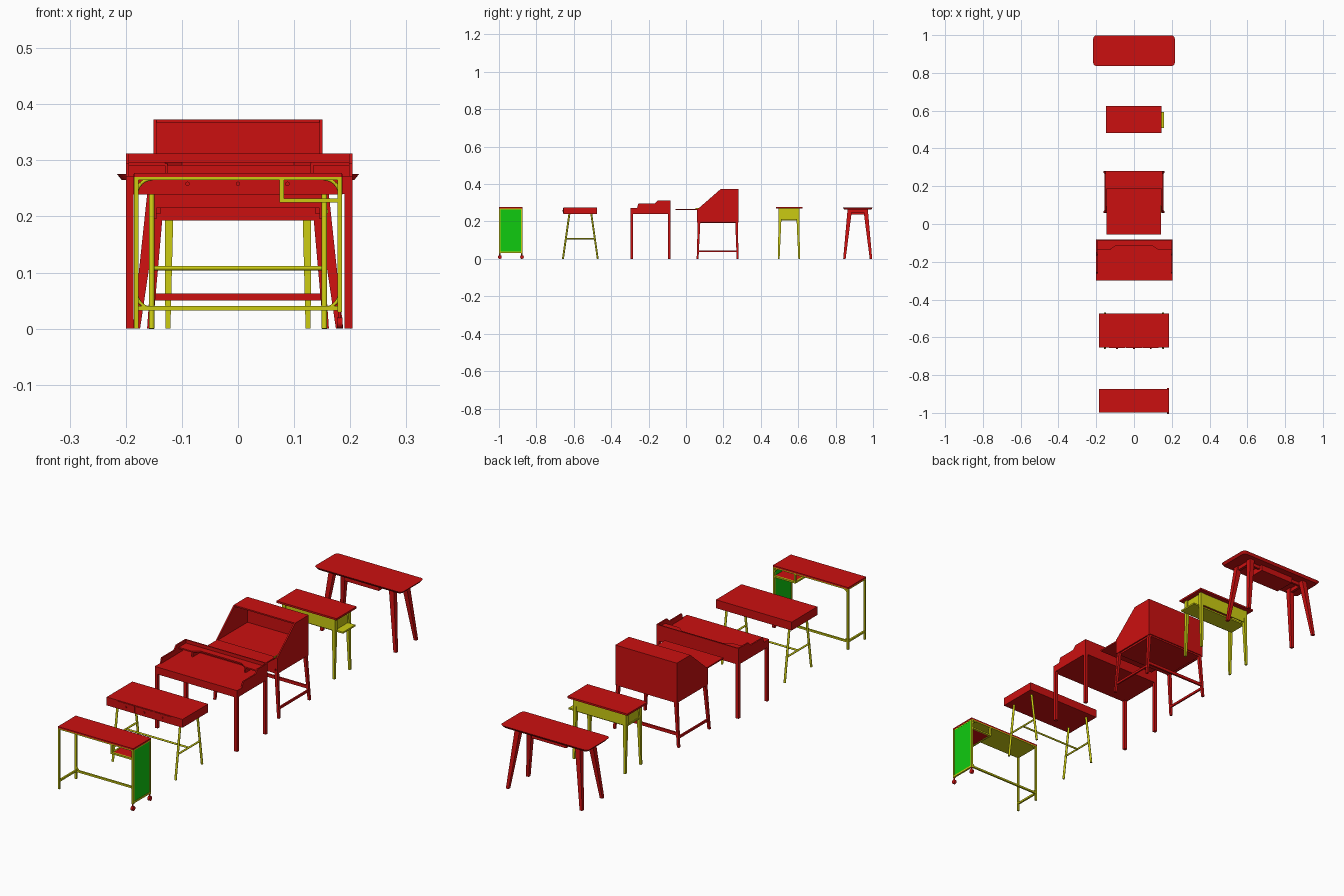
import bpy, bmesh, math
from mathutils import Vector, Matrix

if "Cube" in bpy.data.objects:
    bpy.data.objects.remove(bpy.data.objects["Cube"], do_unlink=True)


def material(name, colour):
    mat = bpy.data.materials.new(name)
    mat.use_nodes = True
    mat.diffuse_color = colour
    mat.node_tree.nodes["Principled BSDF"].inputs["Base Color"].default_value = colour
    return mat


RED = material("red_paint", (.6, .005, .005, 1))
YELLOW = material("yellow_paint", (.6, .6, .006, 1))
GREEN = material("green_panel", (.005, .6, .005, 1))
SIDES = (("right", -1), ("left", 1))


def finish(name, bm, mat, smooth=False):
    bmesh.ops.recalc_face_normals(bm, faces=bm.faces)
    mesh = bpy.data.meshes.new(name)
    bm.to_mesh(mesh)
    bm.free()
    mesh.materials.append(mat)
    if smooth:
        mesh.shade_smooth()
        mesh.set_sharp_from_angle(angle=math.radians(40))
    obj = bpy.data.objects.new(name, mesh)
    bpy.context.collection.objects.link(obj)
    return obj


def box(name, xs, ys, zs, mat=RED):
    """Box from its extent along each axis."""
    bm = bmesh.new()
    bmesh.ops.create_cube(bm, size=1)
    for v in bm.verts:
        v.co = [span[c > 0] for span, c in zip((xs, ys, zs), v.co)]
    return finish(name, bm, mat)


def around(centre, width):
    return centre - width / 2, centre + width / 2


def rod(name, start, end, radius, mat=YELLOW):
    """Round bar between two points."""
    start, end = Vector(start), Vector(end)
    axis = end - start
    turn = axis.to_track_quat("Z", "Y").to_matrix().to_4x4()
    bm = bmesh.new()
    bmesh.ops.create_cone(bm, cap_ends=True, segments=16, radius1=radius, radius2=radius,
                          depth=axis.length, matrix=Matrix.Translation((start + end) / 2) @ turn)
    return finish(name, bm, mat, True)


def leg(name, foot, head, height, foot_width, head_width, mat=RED):
    """Square tapered leg, leaning from foot to head."""
    obj = box(name, (-1, 1), (-1, 1), (0, height), mat)
    for v in obj.data.vertices:
        centre, width = (head, head_width) if v.co.z > 0 else (foot, foot_width)
        v.co.x = centre[0] + v.co.x * width / 2
        v.co.y = centre[1] + v.co.y * width / 2
    return obj


def prism(name, outline, low, high, axis, mat=RED):
    """Outline extruded along x (outline in y, z) or z (outline in x, y)."""
    place = (lambda p, d: (d, *p)) if axis == "x" else (lambda p, d: (*p, d))
    bm = bmesh.new()
    face = bm.faces.new([bm.verts.new(place(p, low)) for p in outline])
    moved = bmesh.ops.extrude_face_region(bm, geom=[face])["geom"]
    shift = Vector(place((0, 0), high - low))
    bmesh.ops.translate(bm, verts=[g for g in moved if isinstance(g, bmesh.types.BMVert)], vec=shift)
    return finish(name, bm, mat)


# Rolling desk: tube frame, green end panel, open tray, casters
front, back, tube, end = -.995, -.877, .008, .181
depth = (front - tube / 2, back + tube / 2)
box("rolling_desk_top", (-.185, .185), depth, (.27, .277))
box("rolling_desk_underplate", (-.184, .184), depth, (.265, .27), YELLOW)
for side, s in SIDES:
    for place, y in (("front", front), ("back", back)):
        box(f"rolling_desk_{side}_{place}_post", around(s * end, tube), around(y, tube),
            (0 if s < 0 else .03, .27), YELLOW)
        if s > 0:
            rod(f"caster_stem_{place}", (end, y, .012), (end, y, .032), .003, RED)
            rod(f"caster_wheel_{place}", (end - .005, y, .01), (end + .005, y, .01), .01, RED)
    box(f"rolling_desk_{side}_low_rail", around(s * end, tube), depth, (.032, .04), YELLOW)
    # curved corner braces
    r = .028
    for level, zc, dz in (("low", .036 + r, -1), ("high", .267 - r, 1)):
        points = [(s * (end - r + r * math.cos(a)), back, zc + dz * r * math.sin(a))
                  for a in [i * math.pi / 12 for i in range(7)]]
        for i in range(6):
            rod(f"{side}_{level}_corner_brace_{i}", points[i], points[i + 1], .003)
box("rolling_desk_back_rail", (-end, end), around(back, tube), (.032, .04), YELLOW)
box("rolling_desk_end_panel", around(end, .005), (front, back), (.036, .268), GREEN)
box("tray_floor", (.078, end), (front, back), (.227, .231))
for place, y in (("front", front), ("back", back)):
    box(f"tray_{place}_rail", (.074, end), around(y, tube), (.225, .232), YELLOW)
    box(f"tray_{place}_post", (.074, .082), around(y, tube), (.225, .27), YELLOW)
box("tray_inner_rail", (.074, .082), depth, (.225, .232), YELLOW)

# Three drawer desk on slanted round legs
front, back = -.655, -.475
box("drawer_desk_body", (-.186, .186), (front, back), (.239, .276))
for i, x in enumerate((-.09, 0, .088)):
    box(f"drawer_front_{i}", around(x, .084), (front - .002, front), (.242, .273))
    rod(f"drawer_knob_{i}", (x, front - .006, .258), (x, front, .258), .004, RED)
for side, s in SIDES:
    x = s * .154
    for place, t in (("front", -1), ("back", 1)):
        rod(f"drawer_desk_{side}_{place}_leg", (x, -.565 + t * .093, 0),
            (x, -.565 + t * .058, .245), .005)
    rod(f"drawer_desk_{side}_crossbar", (x, -.642, .108), (x, -.488, .108), .004)
rod("drawer_desk_stretcher", (-.154, -.565, .108), (.154, -.565, .108), .004)

# Writing desk with a stepped gallery
front, back, left, right = -.298, -.083, .204, -.2
box("writing_desk_body", (right, left), (front, back), (.24, .272))
for side, x in (("right", right + .007), ("left", left - .007)):
    for place, y in (("front", front + .007), ("back", back - .007)):
        box(f"writing_desk_{side}_{place}_leg", around(x, .014), around(y, .014), (0, .245))
step = [(-.262, .27), (-.255, .295), (-.168, .295), (-.152, .312), (back, .312), (back, .27)]
prism("gallery_right_wall", step, right, right + .006, "x")
prism("gallery_left_wall", step, left - .006, left, "x")
box("gallery_back_wall", (right, left), (back - .005, back), (.27, .312))
mid = (left + right) / 2
shelf = [(right, back), (right, -.138), (-.13, -.138), (-.1, -.117),
         (.1, -.117), (.13, -.138), (left, -.138), (left, back)]
prism("gallery_shelf", shelf, .291, .297, "z")
for side, s in SIDES:
    box(f"gallery_{side}_divider", around(mid + s * .13, .005), (-.138, back), (.27, .294))

# Slant front bureau, opened
front, back, half = .06, .28, .148
box("bureau_drawer_case", (-half, half), (front, back), (.215, .264))
box("bureau_base", (-.138, .138), (front + .004, back - .004), (.193, .217))
cheek = [(front, .195), (front, .264), (.185, .373), (back, .373), (back, .195)]
for side, s in SIDES:
    prism(f"bureau_{side}_cheek", cheek, s * half - .003, s * half + .003, "x")
    for place, y, dy in (("front", front + .01, -.008), ("back", back - .01, .006)):
        leg(f"bureau_{side}_{place}_leg", (s * .157, y + dy), (s * .141, y), .205, .01, .014)
    box(f"bureau_{side}_stretcher", around(s * .153, .007), (front, back), (.036, .046))
box("bureau_back_panel", (-half, half), (back - .006, back), (.2, .373))
box("bureau_roof", (-half, half), (.185, back), (.367, .373))
box("bureau_drop_front", (-.145, .142), (-.055, front + .002), (.262, .268))
box("bureau_back_stretcher", (-.153, .153), around(back - .006, .008), (.05, .063))
box("bureau_stay", around(.142, .004), (.05, .1), (.268, .272), YELLOW)

# Small table with a sliding shelf
front, back, half = .498, .603, .126
box("small_table_top", (-half - .023, half + .02), (.482, .624), (.27, .278))
for place, y in (("front", front), ("back", back - .004)):
    box(f"small_table_{place}_apron", (-half, half), (y, y + .005), (.212, .27), YELLOW)
for side, s in SIDES:
    box(f"small_table_{side}_apron", around(s * (half - .005), .005), (front, back), (.212, .27), YELLOW)
    for place, y, t in (("front", front, -1), ("back", back, 1)):
        leg(f"small_table_{side}_{place}_leg", (s * .125, y + t * .002), (s * .122, y - t * .006),
            .27, .009, .017, YELLOW)
box("small_table_shelf", (-half, .16), (.508, .594), (.205, .212), YELLOW)

# Rounded table with splayed legs and a centre drawer
def rounded(half_x, half_y, r):
    return [(sx * (half_x - r) + r * math.cos(a), .918 + sy * (half_y - r) + r * math.sin(a))
            for q, (sx, sy) in enumerate(((1, 1), (-1, 1), (-1, -1), (1, -1)))
            for a in [(q + i / 5) * math.pi / 2 for i in range(6)]]


top = prism("rounded_table_top", rounded(.216, .081, .018), .265, .276, "z")
for v in top.data.vertices:  # undercut edge
    if v.co.z < .27:
        v.co.x *= .96
        v.co.y = .918 + (v.co.y - .918) * .9
for side, s in SIDES:
    for place, t in (("front", -1), ("back", 1)):
        leg(f"rounded_table_{side}_{place}_leg", (s * .181, .918 + t * .071),
            (s * .147, .918 + t * .042), .267, .013, .024)
    box(f"rounded_table_{side}_rail", around(s * .148, .012), (.878, .958), (.248, .267))
box("rounded_table_drawer", (-.085, .085), (.866, .962), (.238, .267))
box("rounded_table_cross_rail", (-.148, .148), around(.945, .01), (.25, .267))
